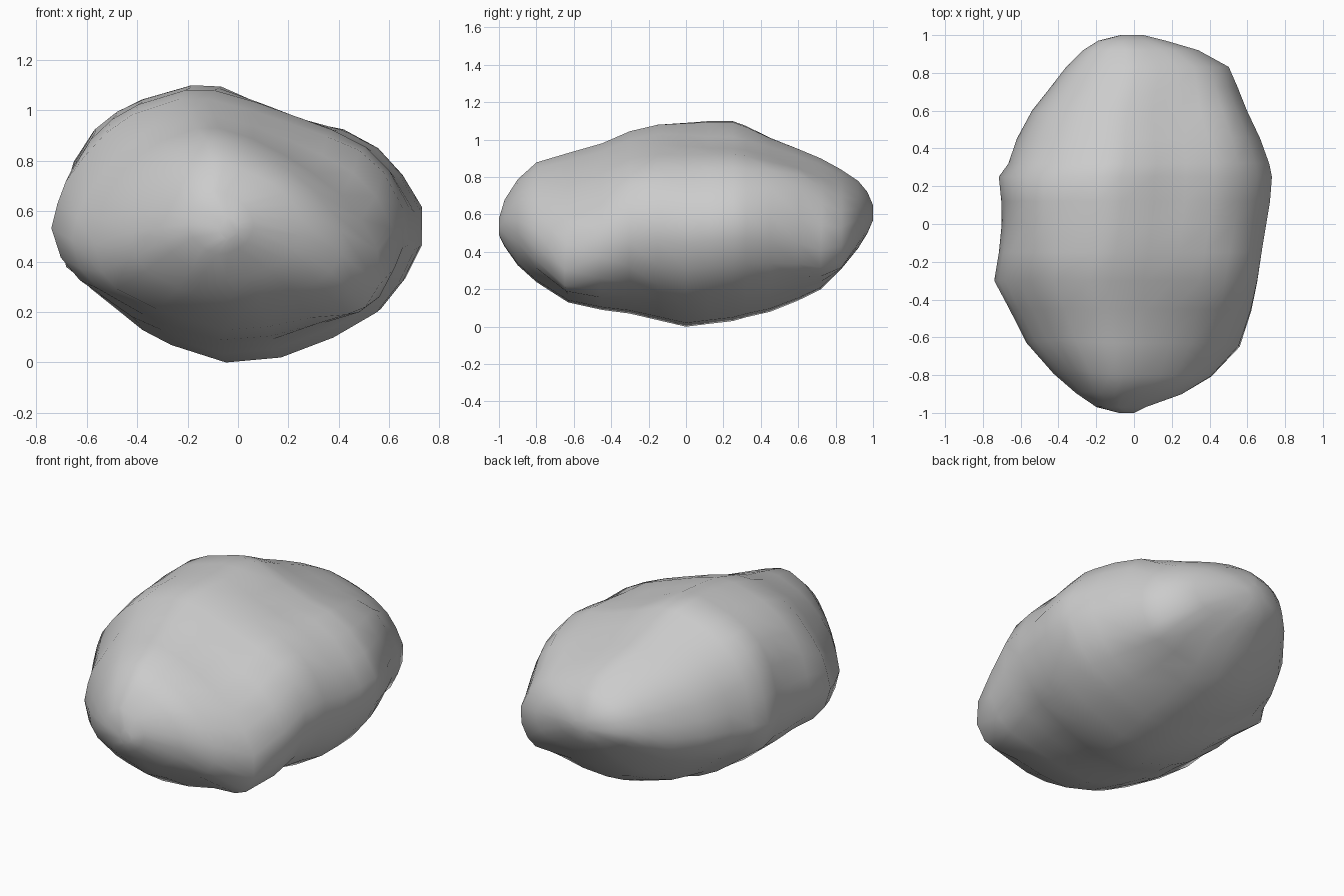
import bpy, bmesh, math
from mathutils import Vector

# Front outline of the boulder (x, z), used as the normalised cross-section
PROFILE = [(-.2, 1.1), (-.08, 1.1), (.1, 1.05), (.27, .99), (.42, .93), (.56, .84),
           (.66, .73), (.74, .6), (.74, .45), (.67, .31), (.58, .2), (.4, .1),
           (.18, .02), (-.05, 0), (-.28, .07), (-.4, .13), (-.62, .31), (-.7, .41),
           (-.74, .54), (-.715, .66), (-.68, .78), (-.6, .9), (-.51, .98), (-.4, 1.04)]

# Stations front to back: y, left, right, bottom, top
STATIONS = [(-1.0, -.08, 0, .49, .58), (-.97, -.20, .06, .43, .68),
            (-.90, -.31, .25, .33, .79), (-.80, -.43, .40, .24, .88),
            (-.63, -.57, .54, .13, .93), (-.45, -.66, .61, .09, .98),
            (-.30, -.74, .65, .07, 1.045), (-.15, -.715, .675, .035, 1.08),
            (0, -.70, .70, 0, 1.09), (.12, -.70, .72, .015, 1.10),
            (.25, -.71, .73, .03, 1.10), (.32, -.66, .715, .05, 1.075),
            (.45, -.62, .665, .08, 1.01), (.60, -.54, .59, .14, .95),
            (.72, -.445, .545, .20, .90), (.83, -.36, .50, .31, .84),
            (.92, -.27, .34, .42, .78), (.97, -.19, .17, .50, .72),
            (1.0, -.07, .05, .57, .65)]

# Dents and bulges: centre, push vector, radius
DENTS = [((.2, .2, 1.02), (0, 0, -.05), .2),          # hollow on top
         ((.35, -.65, .75), (0, 0, -.06), .22),       # front right slope
         ((-.35, -.75, .75), (.02, .03, -.02), .18),  # front left hollow
         ((.54, -.63, .42), (.02, -.02, -.15), .25),  # low front right corner
         ((.46, .8, .48), (0, 0, -.11), .22),         # low back right corner
         ((.57, .6, .78), (.015, .015, .09), .2),     # back right shoulder
         ((.6, -.28, .75), (0, 0, .05), .2),          # right shoulder
         ((-.6, -.42, .8), (0, 0, -.08), .2),         # front left shoulder
         ((-.58, -.55, .4), (0, 0, -.06), .22),       # low front left side
         ((-.4, -.77, .42), (0, 0, -.05), .2),        # low front left corner
         ((-.68, -.05, .42), (0, 0, -.02), .2),       # low left side
         ((-.6, .08, .9), (0, 0, .025), .18),         # left shoulder
         ((-.68, .26, .45), (-.01, 0, -.05), .14)]    # left ledge


def dented(p):
    q = p.copy()
    for c, push, r in DENTS:
        d = (p - Vector(c)).length / r
        q += Vector(push) * math.exp(-d * d)
    return q


# Loft the sections into a closed boulder
bm = bmesh.new()
rings = []
for y, xl, xr, zb, zt in STATIONS:
    ring = []
    for px, pz in PROFILE:
        u, v = (px + .74) / 1.48, pz / 1.1
        ring.append(bm.verts.new(dented(Vector((xl + u * (xr - xl), y, zb + v * (zt - zb))))))
    rings.append(ring)
n = len(PROFILE)
for a, b in zip(rings, rings[1:]):
    for i in range(n):
        j = (i + 1) % n
        bm.faces.new((a[i], a[j], b[j], b[i]))
bm.faces.new(rings[0])
bm.faces.new(rings[-1])
bmesh.ops.recalc_face_normals(bm, faces=bm.faces[:])
for f in bm.faces:
    f.smooth = True

mesh = bpy.data.meshes.new("boulder")
bm.to_mesh(mesh)
bm.free()
boulder = bpy.data.objects.new("boulder", mesh)
bpy.context.collection.objects.link(boulder)
